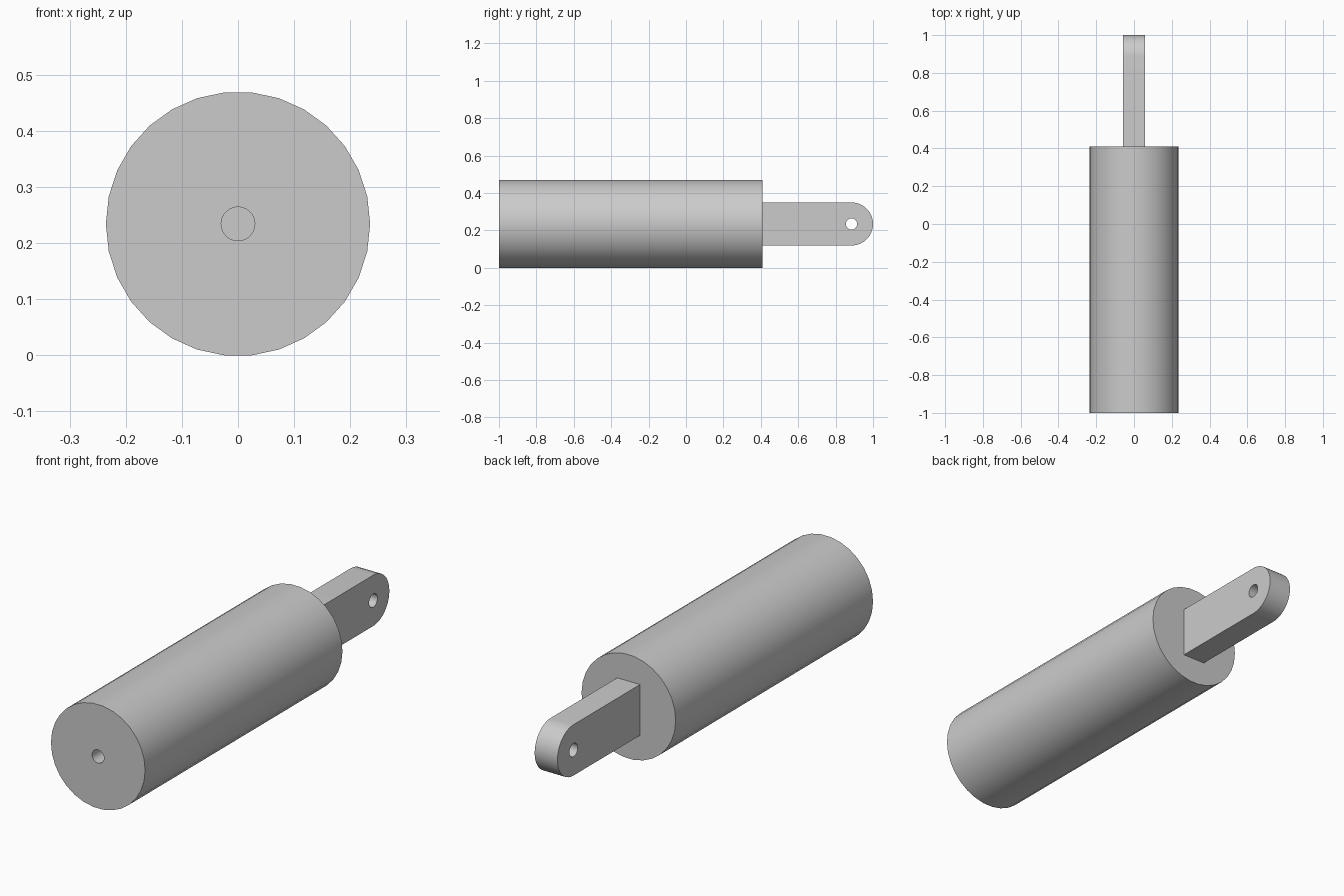
import bpy, bmesh
from math import sin, cos, pi, radians
from mathutils import Euler

if "Cube" in bpy.data.objects:
    bpy.data.objects.remove(bpy.data.objects["Cube"])

R = 0.2355                    # body radius
CZ = R * cos(pi / 30)         # axis height, lower flat rests on z = 0
HOLE = 0.03


def finish(ob):
    bpy.ops.object.select_all(action='DESELECT')
    ob.select_set(True)
    bpy.context.view_layer.objects.active = ob
    bpy.ops.object.shade_smooth_by_angle(angle=radians(30))


def lathe(name, profile, sides):
    """Revolve (radius, y) points around the long axis."""
    bm = bmesh.new()
    rings = [[bm.verts.new((r * cos(2 * pi * i / sides), y, CZ + r * sin(2 * pi * i / sides)))
              for i in range(sides)] for r, y in profile]
    for a, b in zip(rings, rings[1:]):
        for i in range(sides):
            j = (i + 1) % sides
            bm.faces.new((a[i], a[j], b[j], b[i]))
    bm.faces.new(rings[0])
    bm.faces.new(rings[-1])
    bmesh.ops.recalc_face_normals(bm, faces=bm.faces)
    me = bpy.data.meshes.new(name)
    bm.to_mesh(me)
    bm.free()
    ob = bpy.data.objects.new(name, me)
    bpy.context.collection.objects.link(ob)
    finish(ob)


def arc(y, r, start, end, n):
    return [(y + r * cos(start + (end - start) * i / n),
             r * sin(start + (end - start) * i / n)) for i in range(n + 1)]


def plate(name, outlines, half):
    """Extrude filled outlines in the y-z plane; inner outlines become holes."""
    cu = bpy.data.curves.new(name + "_outline", 'CURVE')
    cu.dimensions, cu.fill_mode, cu.extrude = '2D', 'BOTH', half
    for pts in outlines:
        sp = cu.splines.new('POLY')
        sp.points.add(len(pts) - 1)
        for p, (u, v) in zip(sp.points, pts):
            p.co = (u, v, 0, 1)
        sp.use_cyclic_u = True
    tmp = bpy.data.objects.new(name + "_outline", cu)
    bpy.context.collection.objects.link(tmp)
    bpy.context.view_layer.update()
    me = bpy.data.meshes.new_from_object(tmp)
    bpy.data.objects.remove(tmp)
    me.transform(Euler((pi / 2, 0, pi / 2)).to_matrix().to_4x4())
    bm = bmesh.new()
    bm.from_mesh(me)
    bmesh.ops.remove_doubles(bm, verts=bm.verts, dist=1e-5)
    bmesh.ops.recalc_face_normals(bm, faces=bm.faces)
    bm.to_mesh(me)
    bm.free()
    ob = bpy.data.objects.new(name, me)
    ob.location.z = CZ
    bpy.context.collection.objects.link(ob)
    finish(ob)


# Cylindrical body with a blind bore in the front face
lathe("body", [(HOLE, -0.7), (HOLE, -1), (R, -1), (R, 0.41)], 30)

# Round-ended tongue with a cross hole
tip = arc(0.885, 0.115, -pi / 2, pi / 2, 20)
eye = arc(0.885, HOLE, 0, 2 * pi, 30)[:-1]
plate("tongue", [[(0.41, -0.115)] + tip + [(0.41, 0.115)], eye], 0.057)
